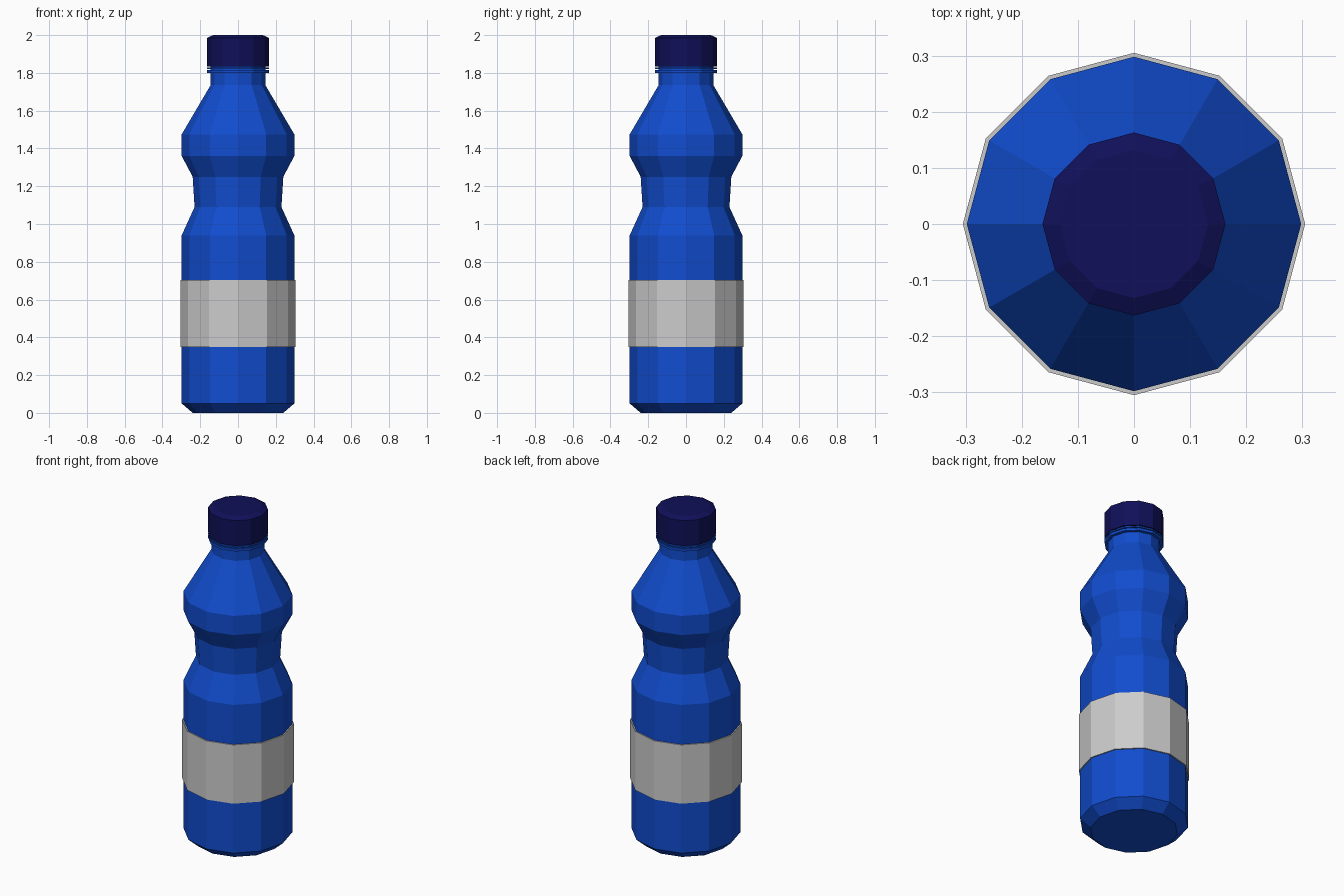
import bpy, bmesh, math

if "Cube" in bpy.data.objects:
    bpy.data.objects.remove(bpy.data.objects["Cube"])

SIDES = 12


def material(name, rgb):
    m = bpy.data.materials.new(name)
    m.diffuse_color = (*rgb, 1)
    m.use_nodes = True
    m.node_tree.nodes["Principled BSDF"].inputs["Base Color"].default_value = m.diffuse_color
    return m


def lathe(name, profile, mat=None, loop=False):
    """Revolve (radius, z) points into a flat-faced 12-sided solid."""
    bm = bmesh.new()
    rings = [[bm.verts.new((r * math.cos(2 * math.pi * i / SIDES),
                            r * math.sin(2 * math.pi * i / SIDES), z))
              for i in range(SIDES)] for r, z in profile]
    pairs = list(zip(rings, rings[1:]))
    if loop:
        pairs.append((rings[-1], rings[0]))
    else:
        bm.faces.new(rings[0][::-1])
        bm.faces.new(rings[-1])
    for a, b in pairs:
        for i in range(SIDES):
            j = (i + 1) % SIDES
            bm.faces.new((a[i], a[j], b[j], b[i]))
    bmesh.ops.recalc_face_normals(bm, faces=bm.faces)
    me = bpy.data.meshes.new(name)
    bm.to_mesh(me)
    bm.free()
    ob = bpy.data.objects.new(name, me)
    bpy.context.collection.objects.link(ob)
    if mat:
        me.materials.append(mat)
    return ob


blue = material("bottle_blue", (0.0056, 0.073, 0.62))
navy = material("cap_navy", (0.005, 0.005, 0.1))

# Bottle body with pinched grip, shoulder, neck and thin neck collar
lathe("bottle_body", [
    (0.24, 0), (0.298, 0.05), (0.298, 0.94), (0.23, 1.09), (0.24, 1.25),
    (0.298, 1.36), (0.298, 1.475), (0.145, 1.735), (0.145, 1.80),
    (0.163, 1.80), (0.163, 1.815), (0.145, 1.815), (0.145, 1.84)], blue)

# Tamper ring just under the cap
lathe("tamper_ring", [(0.143, 1.82), (0.163, 1.82), (0.163, 1.828), (0.143, 1.828)],
      blue, loop=True)

# Cap with chamfered top
lathe("cap", [(0.163, 1.833), (0.163, 1.985), (0.132, 2.0)], navy)

# Label band wrapped around the body
lathe("label", [(0.297, 0.35), (0.305, 0.35), (0.305, 0.703), (0.297, 0.703)], loop=True)
